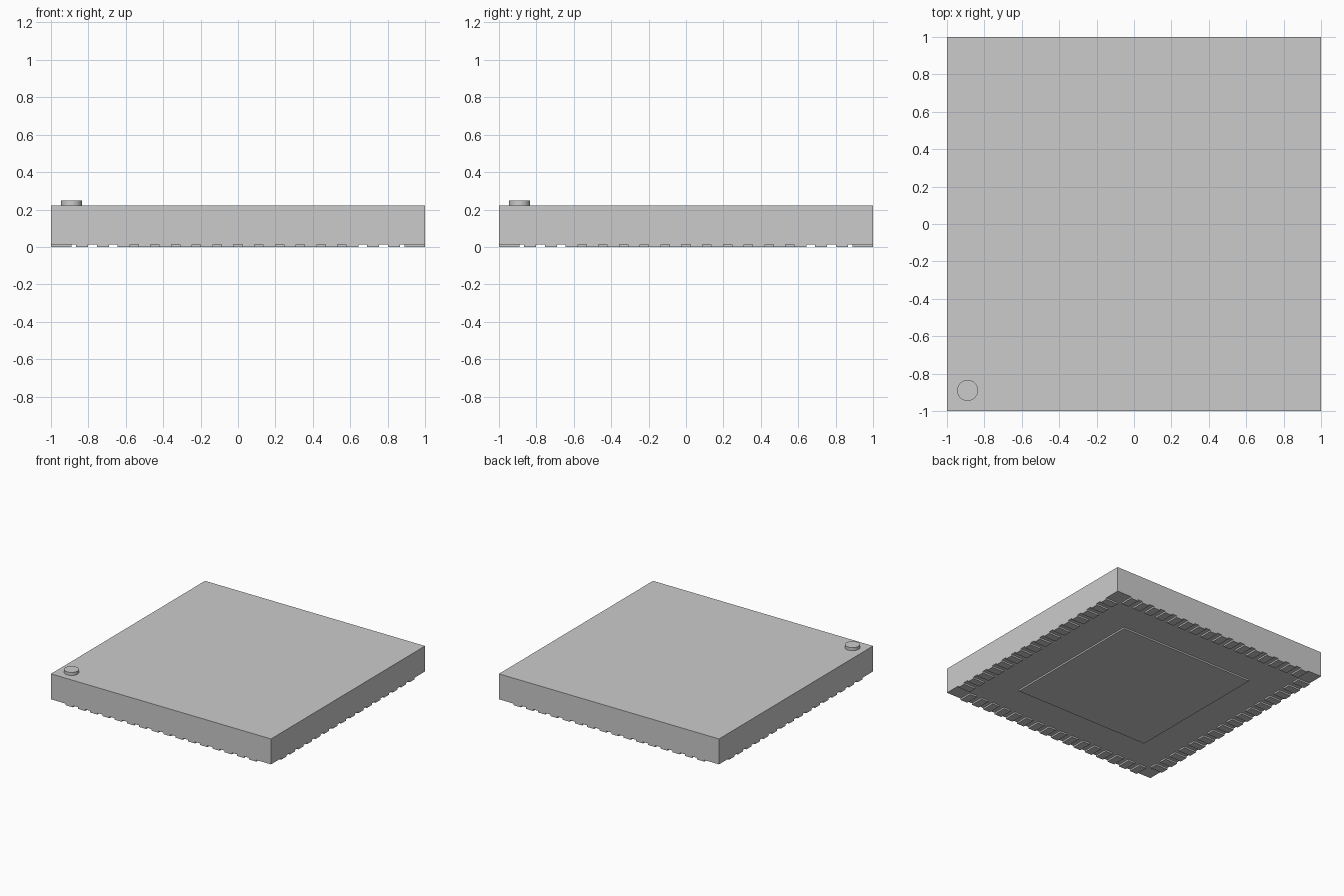
import bpy
import math

if "Cube" in bpy.data.objects:
    bpy.data.objects.remove(bpy.data.objects["Cube"])

STANDOFF = 0.013   # height of pads below the body
TOP = 0.222        # top of the body
PITCH = 1 / 9      # spacing of edge pads
PAD_W, PAD_L = 0.065, 0.111


def box(name, x, y, z0, z1, sx, sy):
    bpy.ops.mesh.primitive_cube_add(size=1, location=(x, y, (z0 + z1) / 2))
    ob = bpy.context.object
    ob.name = name
    ob.scale = (sx, sy, z1 - z0)
    bpy.ops.object.transform_apply(location=False, rotation=False, scale=True)
    return ob


# Moulded package body
box("package_body", 0, 0, STANDOFF, TOP, 2, 2)

# Central thermal pad on the underside
box("thermal_pad", 0, 0, 0, STANDOFF, 1.23, 1.23)

# Sixteen contact pads along each of the four edges
for i in range(16):
    t = (i - 7.5) * PITCH
    for side, s in (("a", -1), ("b", 1)):
        edge = s * (1 - PAD_L / 2)
        box(f"contact_pad_y_{side}_{i}", t, edge, 0, STANDOFF, PAD_W, PAD_L)
        box(f"contact_pad_x_{side}_{i}", edge, t, 0, STANDOFF, PAD_L, PAD_W)

# Raised orientation dot in the front left corner
bpy.ops.mesh.primitive_cylinder_add(vertices=48, radius=0.056, depth=0.025,
                                    location=(-0.89, -0.89, TOP + 0.0125))
dot = bpy.context.object
dot.name = "orientation_dot"
bpy.ops.object.shade_smooth_by_angle(angle=math.radians(30))
